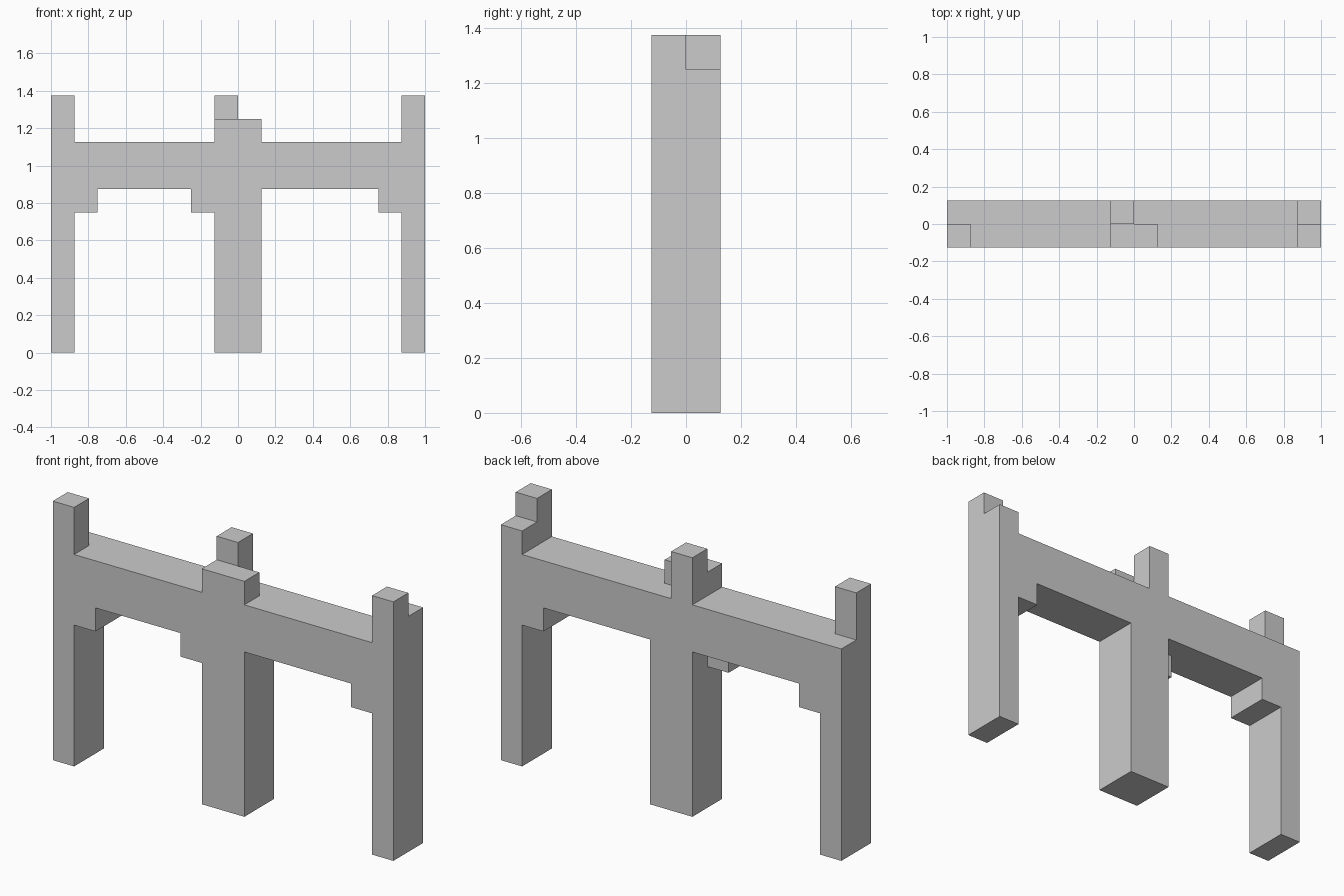
import bpy
import bmesh

if "Cube" in bpy.data.objects:
    bpy.data.objects.remove(bpy.data.objects["Cube"])

U = 0.125  # grid unit: every part snaps to it


def extrude_profile(name, points, y0, y1):
    """Extrude a front-view outline (x, z in grid units) from y0 to y1."""
    bm = bmesh.new()
    face = bm.faces.new([bm.verts.new((x * U, y0 * U, z * U)) for x, z in points])
    result = bmesh.ops.extrude_face_region(bm, geom=[face], use_keep_orig=True)
    moved = [v for v in result["geom"] if isinstance(v, bmesh.types.BMVert)]
    bmesh.ops.translate(bm, verts=moved, vec=(0, (y1 - y0) * U, 0))
    bmesh.ops.recalc_face_normals(bm, faces=bm.faces)
    mesh = bpy.data.meshes.new(name)
    bm.to_mesh(mesh)
    bm.free()
    obj = bpy.data.objects.new(name, mesh)
    bpy.context.collection.objects.link(obj)
    return obj


def box(name, x, y, z):
    """Box from (min, max) ranges in grid units."""
    return extrude_profile(
        name, [(x[0], z[0]), (x[1], z[0]), (x[1], z[1]), (x[0], z[1])], *y)


FRONT, BACK, FULL = (-1, 0), (0, 1), (-1, 1)

# Full-depth frame: outer posts with brackets, centre post and beam
extrude_profile("frame", [
    (-8, 0), (-7, 0), (-7, 6), (-6, 6), (-6, 7), (-1, 7),
    (-1, 0), (1, 0), (1, 7), (6, 7), (6, 6), (7, 6), (7, 0), (8, 0),
    (8, 10), (7, 10), (7, 9), (-8, 9),
], *FULL)

# Half-depth bracket on the centre post
box("centre_bracket", (-2, -1), FRONT, (6, 7))

# Broken post tops above the beam
box("left_post_top", (-8, -7), FRONT, (9, 11))
box("centre_post_top_front", (-1, 1), FRONT, (9, 10))
box("centre_post_top_back", (-1, 0), BACK, (9, 11))
box("right_post_top", (7, 8), FRONT, (10, 11))
